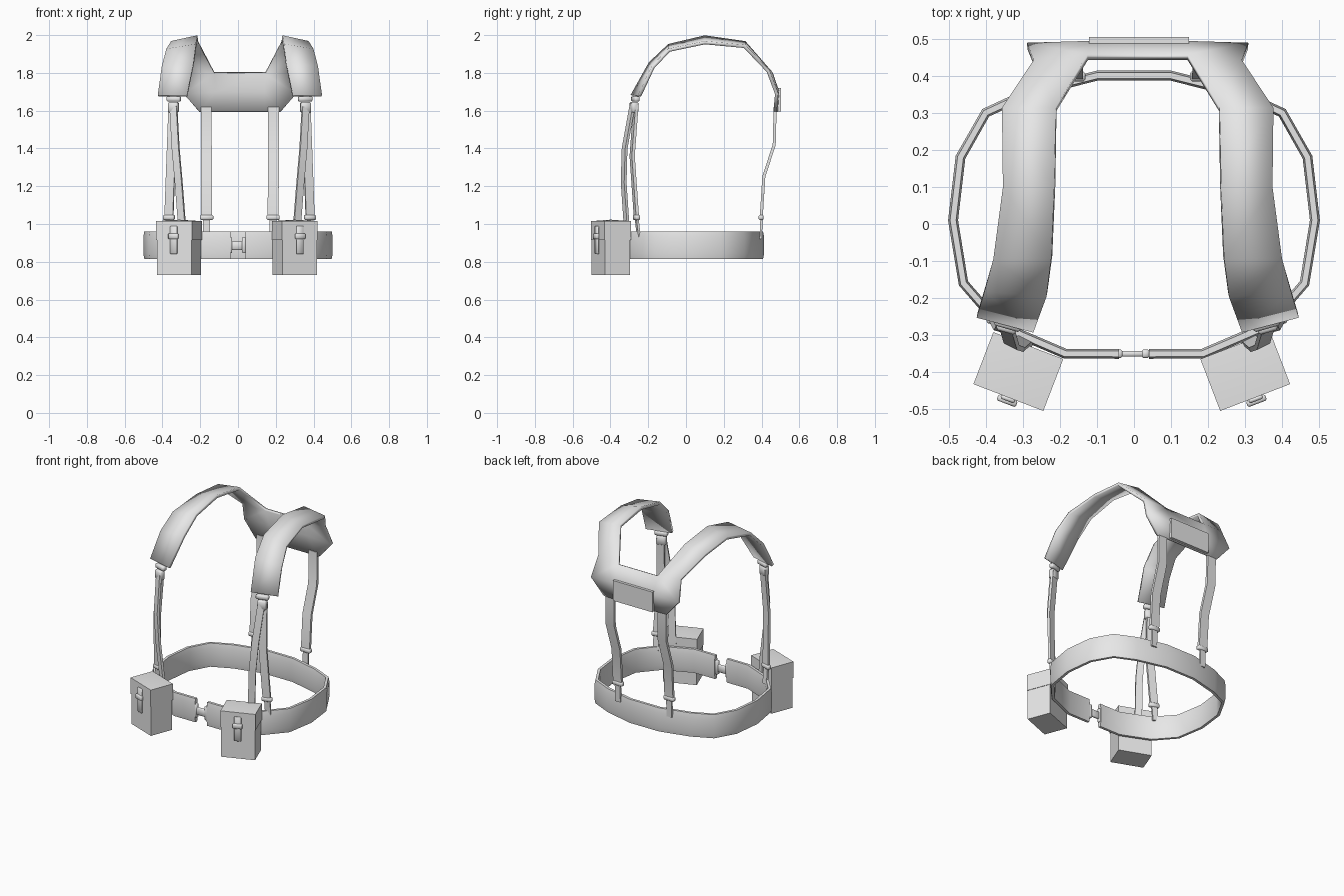
import bpy, bmesh, math
from mathutils import Vector, Matrix

if "Cube" in bpy.data.objects:
    bpy.data.objects.remove(bpy.data.objects["Cube"], do_unlink=True)

grey = bpy.data.materials.new("light_grey")
grey.use_nodes = True
grey.diffuse_color = (0.8, 0.8, 0.8, 1)
grey.node_tree.nodes["Principled BSDF"].inputs["Base Color"].default_value = (0.8, 0.8, 0.8, 1)

SIDES = (("left", 1), ("right", -1))
FLAT = [(-1, -1), (1, -1), (1, 1), (-1, 1)]
PADDED = [(-1, -0.6), (-0.6, -1), (0.6, -1), (1, -0.6), (1, 0.6), (0.6, 1), (-0.6, 1), (-1, 0.6)]


def finish(name, bm, angle=50):
    bmesh.ops.recalc_face_normals(bm, faces=bm.faces[:])
    mesh = bpy.data.meshes.new(name)
    bm.to_mesh(mesh)
    bm.free()
    mesh.materials.append(grey)
    obj = bpy.data.objects.new(name, mesh)
    bpy.context.collection.objects.link(obj)
    bpy.ops.object.select_all(action="DESELECT")
    obj.select_set(True)
    bpy.context.view_layer.objects.active = obj
    bpy.ops.object.shade_smooth_by_angle(angle=math.radians(angle))
    return obj


def band(name, path, side, width, thick, profile=FLAT):
    """Sweep a cross-section along a path, its width lying along side."""
    pts = [Vector(p) for p in path]
    bm = bmesh.new()
    rings = []
    for i, p in enumerate(pts):
        tangent = (pts[min(i + 1, len(pts) - 1)] - pts[max(i - 1, 0)]).normalized()
        normal = tangent.cross(Vector(side)).normalized()
        across = normal.cross(tangent)
        rings.append([bm.verts.new(p + across * u * width / 2 + normal * v * thick / 2)
                      for u, v in profile])
    n = len(profile)
    for a, b in zip(rings, rings[1:]):
        for k in range(n):
            bm.faces.new((a[k], a[(k + 1) % n], b[(k + 1) % n], b[k]))
    bm.faces.new(rings[0])
    bm.faces.new(rings[-1])
    return finish(name, bm)


def box(name, centre, size, turn=0, bevel=0.0, lift=0.0):
    """Box turned about z; lift raises the middle of the top."""
    bm = bmesh.new()
    bmesh.ops.create_cube(bm, size=1)
    bmesh.ops.scale(bm, vec=size, verts=bm.verts)
    if bevel:
        bmesh.ops.bevel(bm, geom=bm.edges[:], offset=bevel, segments=1, affect="EDGES")
    if lift:
        top = max(bm.faces, key=lambda f: f.calc_center_median().z)
        poke = bmesh.ops.poke(bm, faces=[top])
        poke["verts"][0].co.z += lift
    bmesh.ops.transform(bm, verts=bm.verts, matrix=Matrix.Translation(centre)
                        @ Matrix.Rotation(math.radians(turn), 4, "Z"))
    return finish(name, bm)


def flip(path, s, c):
    return [(c + s * x, y, z) for x, y, z in path]


# Shoulder yoke: rows of inner and outer edge points, front end to back panel
YC = 0.01
rows = [((0.28, -0.285, 1.68), (0.433, -0.245, 1.68)),
        ((0.245, -0.19, 1.85), (0.412, -0.175, 1.83)),
        ((0.232, -0.09, 1.945), (0.388, -0.09, 1.92)),
        ((0.224, 0.10, 1.99), (0.362, 0.10, 1.96)),
        ((0.22, 0.31, 1.96), (0.365, 0.31, 1.94)),
        ((0.135, 0.45, 1.80), (0.28, 0.435, 1.81)),
        ((0.13, 0.485, 1.70), (0.298, 0.48, 1.69)),
        ((0.13, 0.477, 1.595), (0.215, 0.472, 1.595))]
bm = bmesh.new()
grids = []
for _, s in SIDES:
    grid = [[bm.verts.new(p) for p in flip(row, s, YC)] for row in rows]
    for a, b in zip(grid, grid[1:]):
        bm.faces.new((a[0], a[1], b[1], b[0]))
    grids.append(grid)
for i in (5, 6):
    l, r = grids
    bm.faces.new((l[i][0], r[i][0], r[i + 1][0], l[i + 1][0]))
yoke = finish("shoulder_yoke", bm)
solid = yoke.modifiers.new("thickness", "SOLIDIFY")
solid.thickness = 0.018
solid.offset = 0
box("back_patch", (YC + 0.003, 0.494, 1.657), (0.27, 0.02, 0.125))

# Waist belt, open at the front
half = [(0.04, -0.35), (0.185, -0.35), (0.36, -0.275), (0.46, -0.16), (0.488, 0.01),
        (0.468, 0.18), (0.40, 0.30), (0.28, 0.355), (0.10, 0.40)]
loop = [(x, y, 0.888) for x, y in half] + [(-x, y, 0.888) for x, y in reversed(half)]
band("waist_belt", loop, (0, 0, 1), 0.146, 0.027, PADDED)

# Front belt clasp
box("clasp_bar", (-0.005, -0.35, 0.885), (0.10, 0.016, 0.045), bevel=0.004)
for label, s in SIDES:
    box(label + "_clasp_end", (-0.005 + s * 0.036, -0.35, 0.888), (0.02, 0.022, 0.085), bevel=0.004)

# Two front straps per side, with buckles
for label, s in SIDES:
    turn = 16 * s
    side = (1, 0.28 * s, 0)
    c = 0.008
    band(label + "_front_outer_strap",
         flip([(0.352, -0.265, 1.63), (0.362, -0.285, 1.36), (0.374, -0.262, 1.03)], s, c),
         side, 0.046, 0.016)
    band(label + "_front_outer_strap_end",
         flip([(0.375, -0.262, 1.04), (0.375, -0.25, 0.93)], s, c), side, 0.034, 0.012)
    box(label + "_front_lower_buckle", (c + s * 0.374, -0.262, 1.035), (0.062, 0.026, 0.026), turn, 0.005)
    band(label + "_front_inner_strap",
         flip([(0.350, -0.285, 1.62), (0.338, -0.325, 1.40), (0.322, -0.33, 1.22),
               (0.305, -0.315, 1.0), (0.30, -0.32, 0.92)], s, c),
         (1, 0.5 * s, 0), 0.04, 0.014)
    box(label + "_front_upper_buckle", (c + s * 0.348, -0.268, 1.662), (0.075, 0.03, 0.028), turn, 0.006)
    box(label + "_front_buckle_body", (c + s * 0.350, -0.275, 1.618), (0.054, 0.036, 0.055), turn, 0.006)

# Back straps
for label, s in SIDES:
    band(label + "_back_strap",
         flip([(0.178, 0.472, 1.62), (0.178, 0.467, 1.42), (0.177, 0.412, 1.25), (0.176, 0.398, 1.03)], s, YC),
         (1, 0, 0), 0.058, 0.016)
    band(label + "_back_strap_end",
         flip([(0.176, 0.40, 1.04), (0.176, 0.396, 0.92)], s, YC), (1, 0, 0), 0.036, 0.012)
    box(label + "_back_buckle", (YC + s * 0.176, 0.398, 1.035), (0.07, 0.026, 0.026), 0, 0.005)

# Belt pouches with flap and closing tab
for label, s in SIDES:
    turn = 21 * s
    centre = Vector((-0.006 + s * 0.306, -0.398, 0))
    front = Matrix.Rotation(math.radians(turn), 3, "Z") @ Vector((0, -1, 0))
    box(label + "_pouch", centre + Vector((0, 0, 0.86)), (0.196, 0.144, 0.26), turn)
    box(label + "_pouch_flap", centre + Vector((0, 0, 0.965)), (0.202, 0.15, 0.1), turn, lift=0.008)
    box(label + "_pouch_tab", centre + front * 0.079 + Vector((0, 0, 0.915)), (0.04, 0.012, 0.15), turn, 0.004)
    box(label + "_pouch_tab_buckle", centre + front * 0.084 + Vector((0, 0, 0.935)), (0.055, 0.018, 0.03), turn, 0.004)
